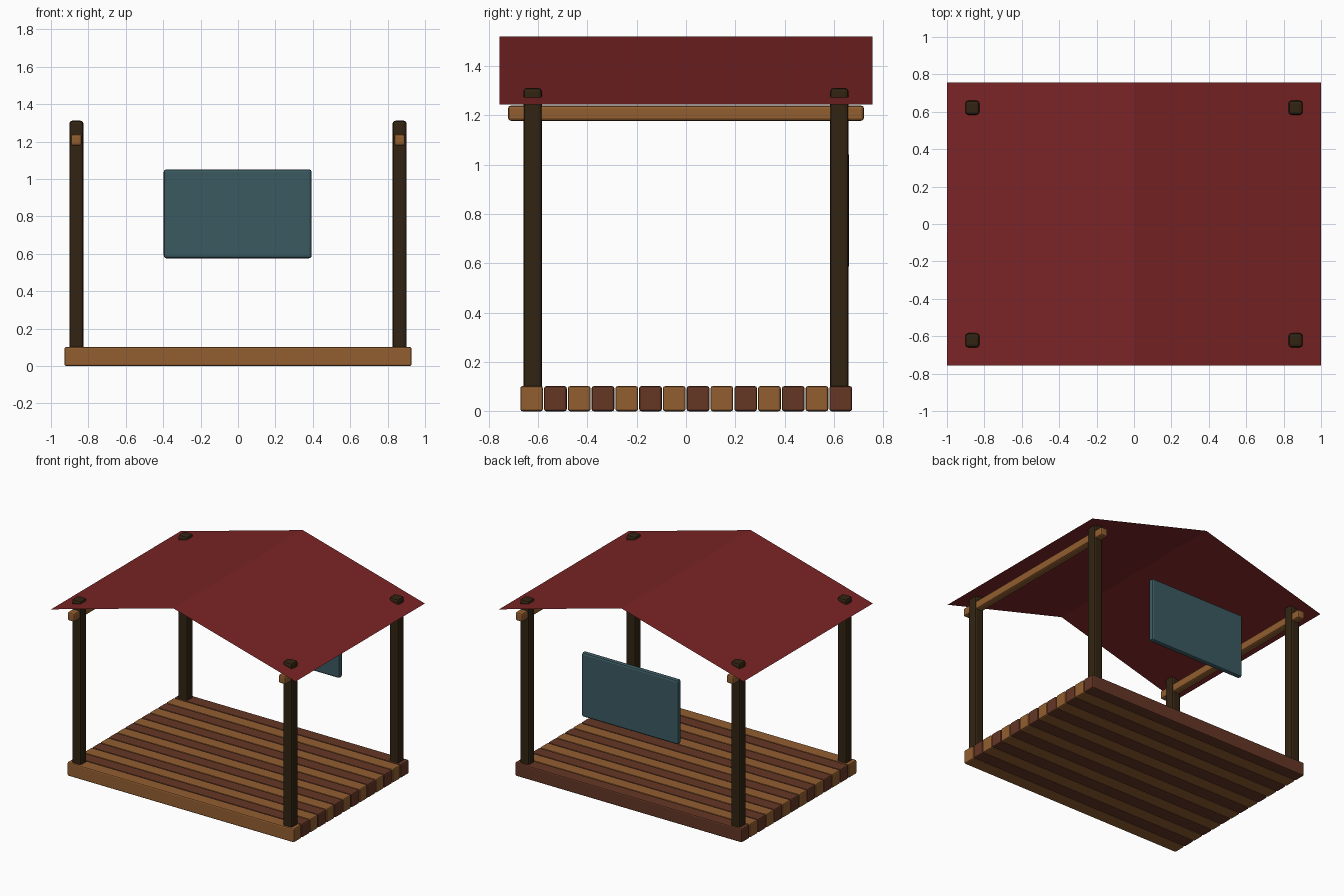
import bpy, bmesh

if "Cube" in bpy.data.objects:
    bpy.data.objects.remove(bpy.data.objects["Cube"])


def srgb(r, g, b):
    f = lambda c: (c / 255 / 12.92) if c < 10 else ((c / 255 + 0.055) / 1.055) ** 2.4
    return (f(r), f(g), f(b), 1)


def material(name, rgb):
    m = bpy.data.materials.new(name)
    m.diffuse_color = srgb(*rgb)
    m.use_nodes = True
    m.node_tree.nodes["Principled BSDF"].inputs["Base Color"].default_value = m.diffuse_color
    return m


LIGHT = material("light wood", (146, 94, 48))
DARK = material("reddish dark wood", (101, 55, 37))
POST = material("blackish brown wood", (50, 36, 18))
RED = material("red roof", (122, 36, 37))
TEAL = material("dull teal", (58, 90, 97))


def finish(name, bm, mat):
    me = bpy.data.meshes.new(name)
    bm.to_mesh(me)
    bm.free()
    ob = bpy.data.objects.new(name, me)
    bpy.context.collection.objects.link(ob)
    me.materials.append(mat)
    return ob


def box(name, lo, hi, mat, bevel, segments=2):
    bm = bmesh.new()
    bmesh.ops.create_cube(bm, size=1)
    for v in bm.verts:
        for i in range(3):
            v.co[i] = lo[i] if v.co[i] < 0 else hi[i]
    bmesh.ops.bevel(bm, geom=bm.edges[:], offset=bevel, segments=segments,
                    profile=0.5, affect='EDGES')
    return finish(name, bm, mat)


# Deck of alternating planks
pitch = 1.35 / 14
for i in range(14):
    y = -0.672 + i * pitch
    box(f"deck_plank_{i + 1}", (-0.928, y, 0), (0.928, y + 0.092, 0.102),
        DARK if i % 2 else LIGHT, 0.009)

# Corner posts, poking through the roof, and side beams
for sx, side in ((-1, "left"), (1, "right")):
    x = sx * 0.864
    for sy, end in ((-1, "front"), (1, "back")):
        y = sy * 0.622
        box(f"{end}_{side}_post", (x - 0.038, y - 0.038, 0.005),
            (x + 0.038, y + 0.038, 1.312), POST, 0.016)
    box(f"{side}_beam", (x - 0.029, -0.722, 1.178), (x + 0.029, 0.722, 1.24), LIGHT, 0.012)

# Hanging board at the back
box("back_board", (-0.397, 0.622, 0.576), (0.394, 0.661, 1.052), TEAL, 0.014)

# Single-sheet gable roof
bm = bmesh.new()
rows = [[bm.verts.new((x, y, z)) for y in (-0.757, 0.757)]
        for x, z in ((-1, 1.245), (0, 1.52), (1, 1.245))]
for a, b in zip(rows, rows[1:]):
    bm.faces.new((a[0], b[0], b[1], a[1]))
finish("roof", bm, RED)
